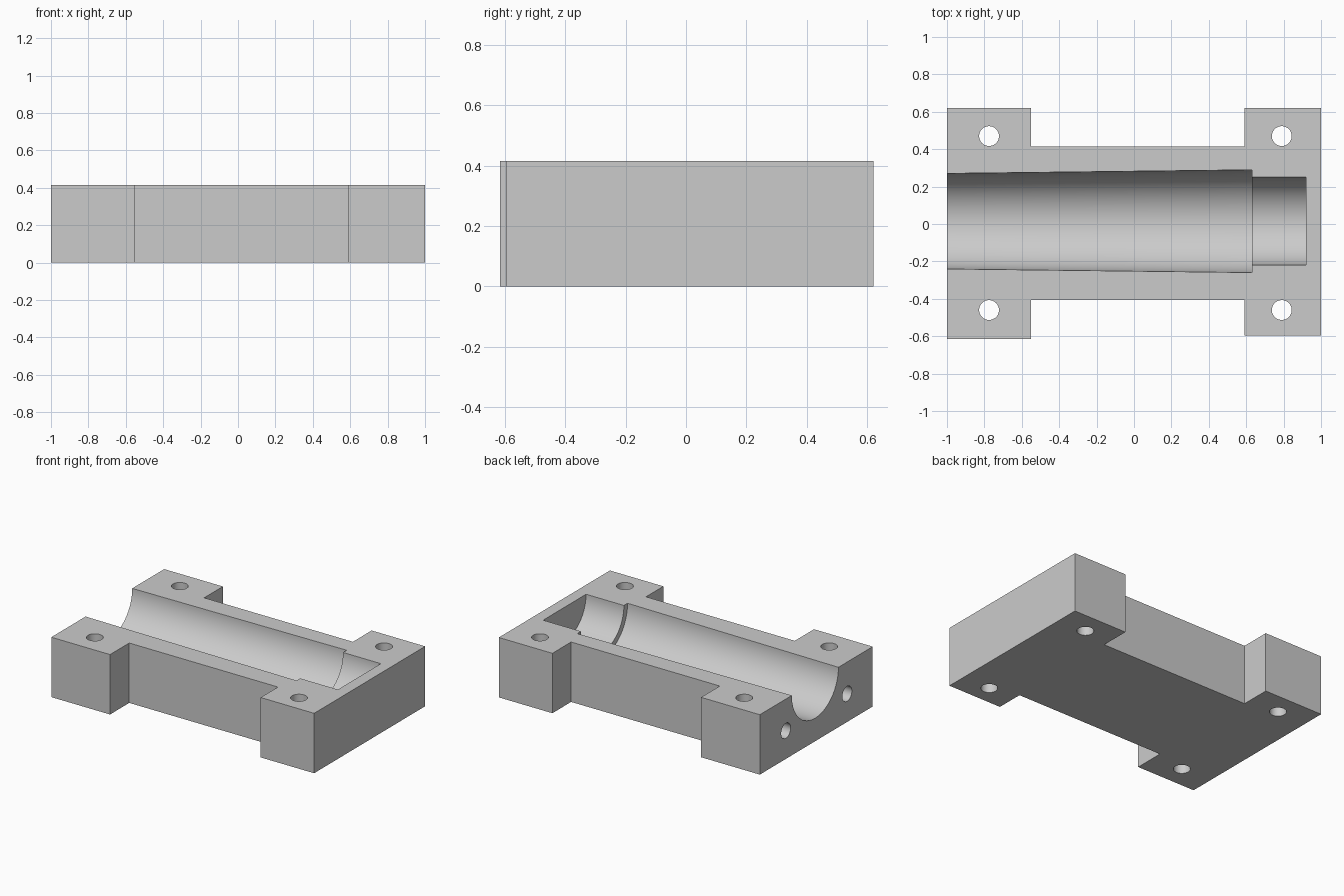
import bpy, bmesh, math
from mathutils import Matrix, Vector

cube = bpy.data.objects.get("Cube")
if cube:
    bpy.data.objects.remove(cube, do_unlink=True)

HEIGHT = 0.415
BORE_Y = 0.015

grey = bpy.data.materials.new("plain grey")
grey.use_nodes = True
colour = (0.6, 0.6, 0.6, 1)
grey.diffuse_color = colour
grey.node_tree.nodes["Principled BSDF"].inputs["Base Color"].default_value = colour


def make_object(name, bm):
    bmesh.ops.recalc_face_normals(bm, faces=bm.faces[:])
    mesh = bpy.data.meshes.new(name)
    bm.to_mesh(mesh)
    bm.free()
    mesh.materials.append(grey)
    obj = bpy.data.objects.new(name, mesh)
    bpy.context.collection.objects.link(obj)
    return obj


def turned_cutter(name, profile, origin, axis, sides):
    """Solid of revolution from (distance, radius) pairs along an axis."""
    bm = bmesh.new()
    rings = []
    for d, r in profile:
        angles = [math.tau * i / sides for i in range(sides)]
        rings.append([bm.verts.new((r * math.cos(a), r * math.sin(a), d)) for a in angles])
    for low, high in zip(rings, rings[1:]):
        for i in range(sides):
            j = (i + 1) % sides
            bm.faces.new((low[i], low[j], high[j], high[i]))
    bm.faces.new(rings[0])
    bm.faces.new(rings[-1])
    turn = Matrix.Rotation(math.pi / 2, 4, "Y") if axis == "X" else Matrix()
    bm.transform(Matrix.Translation(Vector(origin)) @ turn)
    obj = make_object(name, bm)
    obj.hide_render = True
    return obj


# Block: outline with four mounting feet, extruded upwards
outline = [(-1, -0.615), (-0.55, -0.615), (-0.55, -0.405), (0.59, -0.405),
           (0.59, -0.595), (1, -0.595), (1, 0.62), (0.59, 0.62),
           (0.59, 0.415), (-0.55, 0.415), (-0.55, 0.62), (-1, 0.62)]
bm = bmesh.new()
base = bm.faces.new([bm.verts.new((x, y, 0)) for x, y in outline])
top = bmesh.ops.extrude_face_region(bm, geom=[base])["geom"]
bmesh.ops.translate(bm, vec=(0, 0, HEIGHT),
                    verts=[v for v in top if isinstance(v, bmesh.types.BMVert)])
block = make_object("clamp_block", bm)

# Tapered half bore with a narrower closed pocket at its end
bore = [(-1.1, 0.254), (0.5, 0.273), (0.63, 0.275), (0.63, 0.235), (0.92, 0.235)]
cutters = [turned_cutter("bore_cutter", bore, (0, BORE_Y, HEIGHT), "X", 96)]

# Vertical bolt holes through the feet
for x in (-0.775, 0.79):
    for y in (-0.46, 0.47):
        cutters.append(turned_cutter("bolt_hole_cutter", [(-0.1, 0.053), (0.6, 0.053)],
                                     (x, y, 0), "Z", 48))

# Blind holes beside the open end of the bore
for y in (-0.335, 0.335):
    cutters.append(turned_cutter("end_hole_cutter", [(-0.1, 0.052), (0.3, 0.052)],
                                 (-1, y, 0.195), "X", 48))

# Cut everything, then keep only the finished block
for cutter in cutters:
    mod = block.modifiers.new(cutter.name, "BOOLEAN")
    mod.operation = "DIFFERENCE"
    mod.solver = "EXACT"
    mod.object = cutter
bpy.context.view_layer.update()
finished = bpy.data.meshes.new_from_object(
    block.evaluated_get(bpy.context.evaluated_depsgraph_get()))
block.modifiers.clear()
block.data = finished
finished.materials.clear()
finished.materials.append(grey)
for cutter in cutters:
    bpy.data.objects.remove(cutter, do_unlink=True)

# Smooth bores, crisp edges
bpy.ops.object.select_all(action="DESELECT")
block.select_set(True)
bpy.context.view_layer.objects.active = block
bpy.ops.object.shade_smooth_by_angle(angle=math.radians(30))
